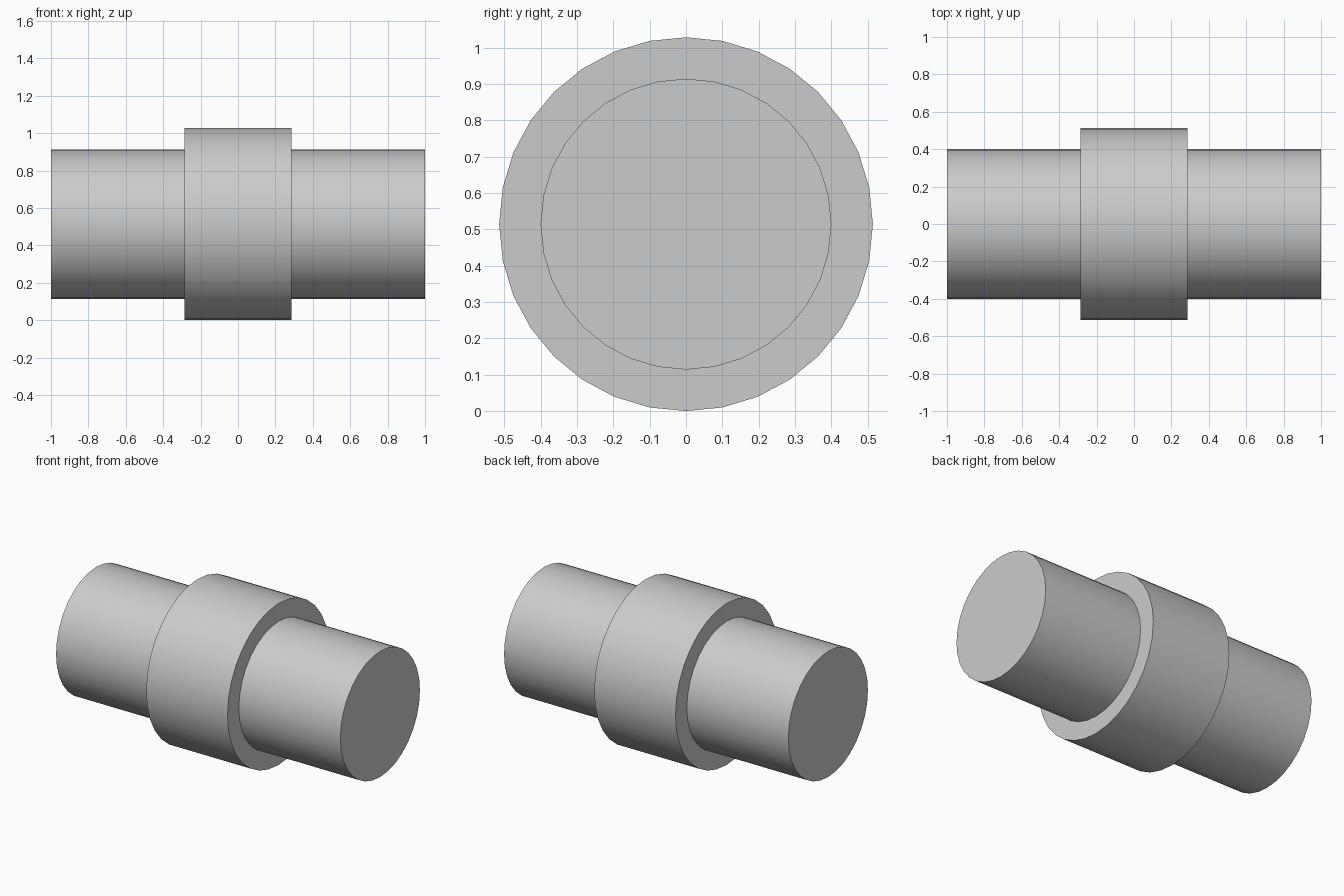
import bpy
import math

cube = bpy.data.objects.get("Cube")
if cube:
    bpy.data.objects.remove(cube, do_unlink=True)

COLLAR_RADIUS = 0.514
COLLAR_HALF = 0.286
SHAFT_RADIUS = 0.4

# Single plain grey
grey = bpy.data.materials.new("light_grey")
grey.use_nodes = True
colour = (0.6, 0.6, 0.6, 1)
grey.diffuse_color = colour
grey.node_tree.nodes["Principled BSDF"].inputs["Base Color"].default_value = colour


def rod(name, radius, x_start, x_end):
    """Smooth-sided cylinder lying along x."""
    bpy.ops.mesh.primitive_cylinder_add(
        vertices=32, radius=radius, depth=x_end - x_start,
        location=((x_start + x_end) / 2, 0, COLLAR_RADIUS),
        rotation=(0, math.pi / 2, 0))
    obj = bpy.context.object
    obj.name = name
    obj.data.materials.append(grey)
    bpy.ops.object.transform_apply(location=False, rotation=True, scale=False)
    bpy.ops.object.shade_smooth_by_angle(angle=math.radians(30))


# Wide middle collar and the two narrower shaft ends
rod("collar", COLLAR_RADIUS, -COLLAR_HALF, COLLAR_HALF)
rod("left_shaft", SHAFT_RADIUS, COLLAR_HALF, 1)
rod("right_shaft", SHAFT_RADIUS, -1, -COLLAR_HALF)
